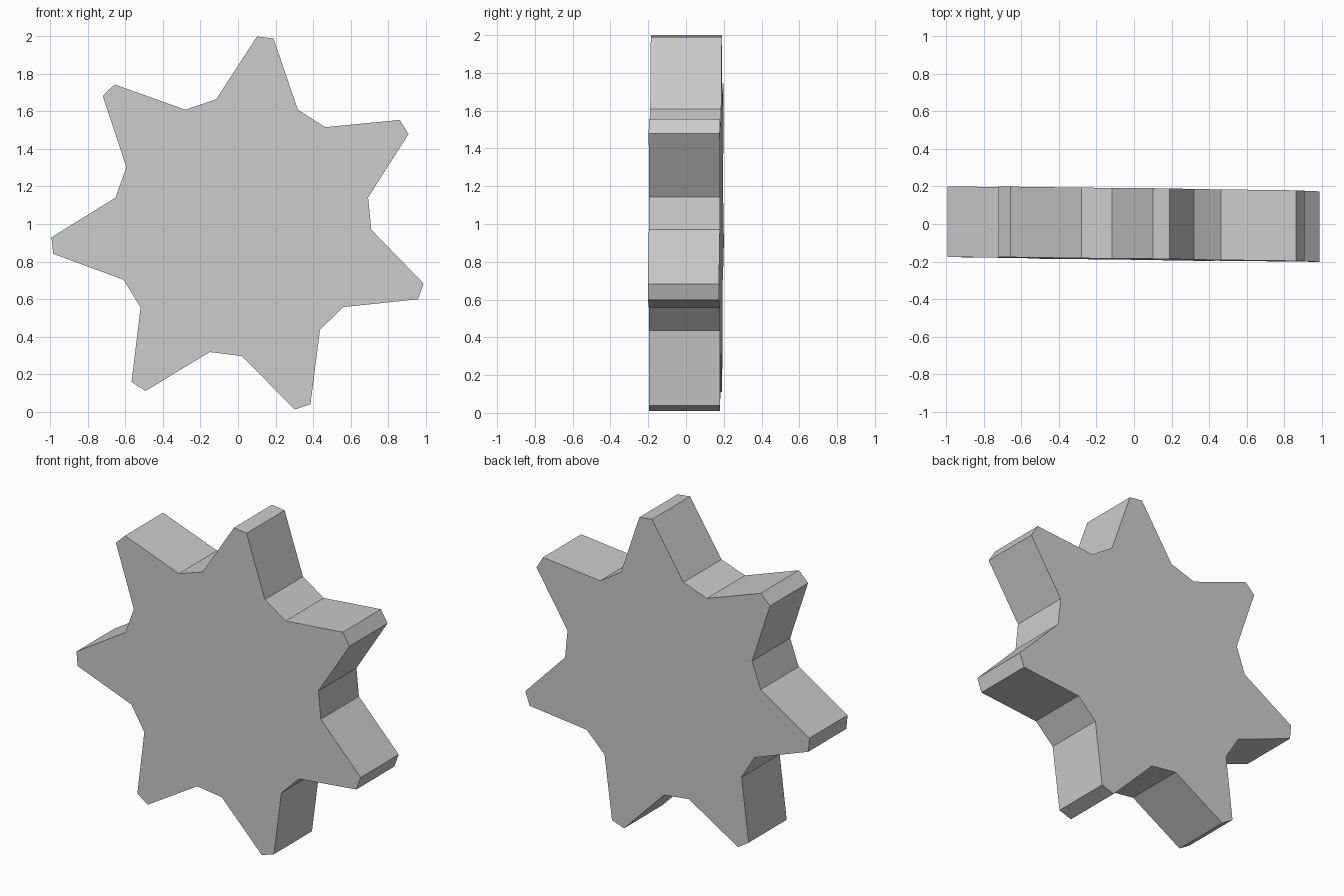
import bpy, bmesh
from math import sin, cos, radians

if "Cube" in bpy.data.objects:
    bpy.data.objects.remove(bpy.data.objects["Cube"])

TEETH = 7
CX, CZ = 0.02, 0.987           # hub centre
TIP_R, ROOT_R = 1.016, 0.691
TIP_HALF, ROOT_HALF = 2.5, 7.2  # half widths of tip and root flats, degrees
START = 7.1                    # first tooth, clockwise from vertical
HALF_DEPTH = 0.188


def rim_point(radius, degrees):
    a = radians(degrees)
    return CX + radius * sin(a), CZ + radius * cos(a)


# Tooth outline
outline = []
pitch = 360 / TEETH
for i in range(TEETH):
    tip = START + i * pitch
    root = tip + pitch / 2
    outline += [rim_point(TIP_R, tip - TIP_HALF), rim_point(TIP_R, tip + TIP_HALF),
                rim_point(ROOT_R, root - ROOT_HALF), rim_point(ROOT_R, root + ROOT_HALF)]


# Wheel body, extruded through its depth with a very slight lean
def lean(x, z):
    return -0.0125 * x + 0.004 * (z - 1)


bm = bmesh.new()
front = bm.faces.new([bm.verts.new((x, lean(x, z) - HALF_DEPTH, z)) for x, z in outline])
result = bmesh.ops.extrude_face_region(bm, geom=[front], use_keep_orig=True)
back = [g for g in result["geom"] if isinstance(g, bmesh.types.BMVert)]
bmesh.ops.translate(bm, verts=back, vec=(0, 2 * HALF_DEPTH, 0))
bmesh.ops.recalc_face_normals(bm, faces=bm.faces[:])

mesh = bpy.data.meshes.new("gear_wheel")
bm.to_mesh(mesh)
bm.free()
gear = bpy.data.objects.new("gear_wheel", mesh)
bpy.context.collection.objects.link(gear)
